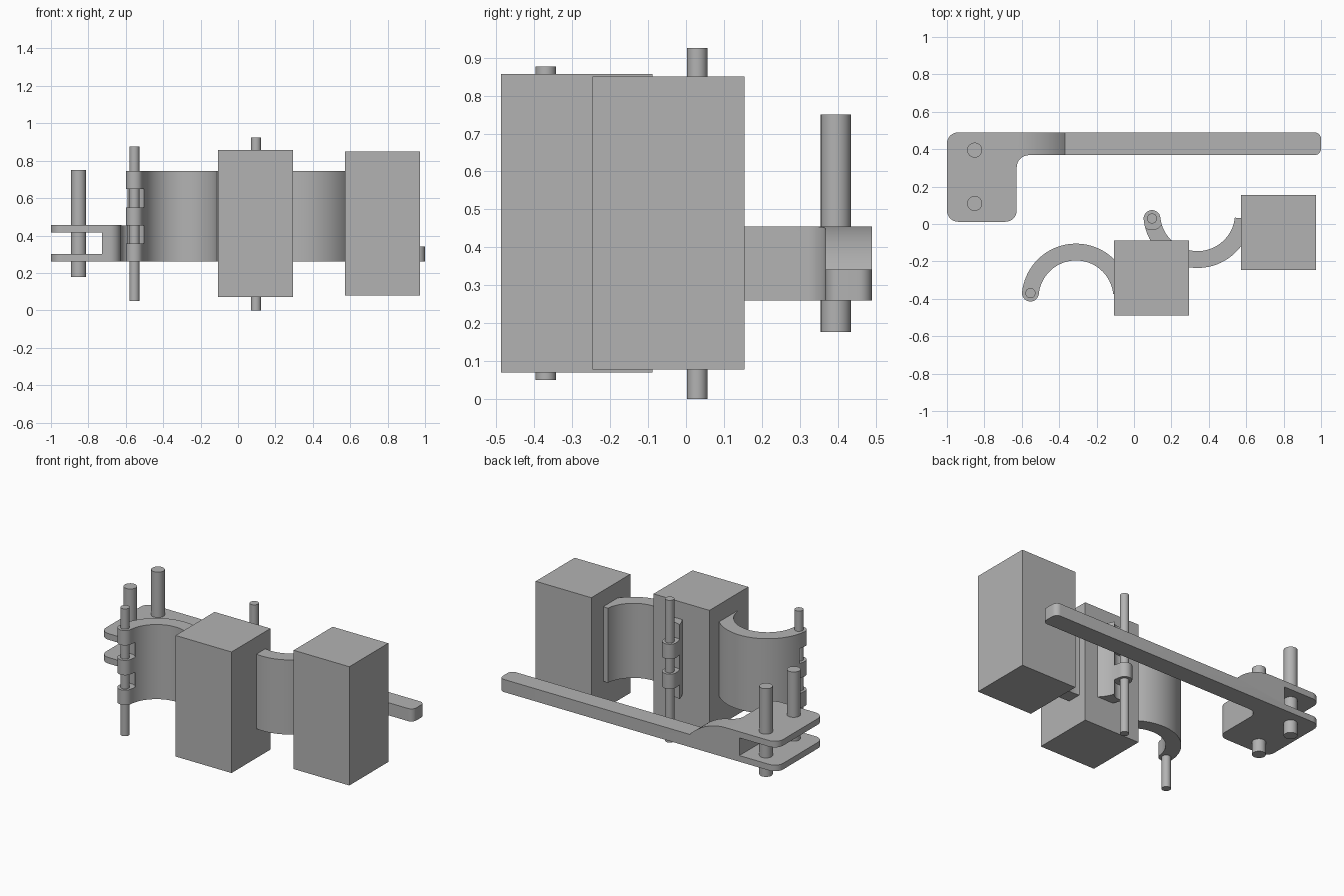
import bpy, bmesh, math
from mathutils import Vector

if "Cube" in bpy.data.objects:
    bpy.data.objects.remove(bpy.data.objects["Cube"])

grey = bpy.data.materials.new("plain grey")
grey.diffuse_color = (0.45, 0.45, 0.45, 1)
grey.use_nodes = True
grey.node_tree.nodes["Principled BSDF"].inputs["Base Color"].default_value = grey.diffuse_color


def prism(name, pts, lo, hi, axis="z"):
    """Extrude a 2D outline: (x, y) along z, or (x, z) along y."""
    put = (lambda p, h: (p[0], p[1], h)) if axis == "z" else (lambda p, h: (p[0], h, p[1]))
    bm = bmesh.new()
    face = bm.faces.new([bm.verts.new(put(p, lo)) for p in pts])
    ext = bmesh.ops.extrude_face_region(bm, geom=[face])
    moved = [g for g in ext["geom"] if isinstance(g, bmesh.types.BMVert)]
    bmesh.ops.translate(bm, verts=moved, vec=Vector(put((0, 0), hi - lo)))
    bmesh.ops.recalc_face_normals(bm, faces=bm.faces)
    me = bpy.data.meshes.new(name)
    bm.to_mesh(me)
    bm.free()
    me.materials.append(grey)
    ob = bpy.data.objects.new(name, me)
    bpy.context.collection.objects.link(ob)
    return ob


def arc(cx, cy, r, a0, a1, n):
    return [(cx + r * math.cos(math.radians(a0 + (a1 - a0) * i / n)),
             cy + r * math.sin(math.radians(a0 + (a1 - a0) * i / n))) for i in range(n + 1)]


def rect(x0, x1, y0, y1):
    return [(x0, y0), (x1, y0), (x1, y1), (x0, y1)]


def pin(name, x, y, r, lo, hi):
    return smooth(prism(name, arc(x, y, r, 0, 360, 32)[:-1], lo, hi))


def smooth(ob):
    bpy.ops.object.select_all(action="DESELECT")
    ob.select_set(True)
    bpy.context.view_layer.objects.active = ob
    bpy.ops.object.shade_smooth_by_angle(angle=math.radians(30))
    return ob


def cut(ob, cutter):
    mod = ob.modifiers.new("cut", "BOOLEAN")
    mod.operation, mod.solver, mod.object = "DIFFERENCE", "EXACT", cutter
    bpy.context.view_layer.objects.active = ob
    bpy.ops.object.modifier_apply(modifier=mod.name)
    bpy.data.objects.remove(cutter)


def rounded(corners):
    """Outline with filleted corners, each given as (x, y, radius)."""
    out = []
    for i, (x, y, r) in enumerate(corners):
        p = Vector((x, y))
        a = (Vector(corners[i - 1][:2]) - p).normalized()
        b = (Vector(corners[(i + 1) % len(corners)][:2]) - p).normalized()
        c = p + (a + b) * r
        for k in range(9):
            t = math.pi / 2 * k / 8
            out.append(tuple(c - b * r * math.cos(t) - a * r * math.sin(t)))
    return out


# Curved hinge arms: half rings with a rounded knuckle end
Z0, Z1 = 0.26, 0.745
STEP = (Z1 - Z0) / 5


def hinge_arm(name, cx, cy, side, notches):
    outer = arc(0, 0, 0.29, 6, 174, 40)
    hx, hy = arc(0, 0, 0.245, 174, 174, 1)[0]
    cap = arc(hx, hy, 0.045, 174, 354, 14)[1:-1]
    inner = arc(0, 0, 0.20, 174, 6, 40)
    pts = [(cx + x, cy + side * y) for x, y in outer + cap + inner]
    arm = prism(name, pts, Z0, Z1)
    for k in notches:
        lo = Z0 + k * STEP - (0.05 if k == 0 else 0)
        hi = Z0 + (k + 1) * STEP + (0.05 if k == 4 else 0)
        ring = arc(cx + hx, cy + side * hy, 0.06, 0, 360, 32)[:-1]
        cut(arm, prism("notch_cutter", ring, lo, hi))
    smooth(arm)
    return cx + hx, cy + side * hy


lx, ly = hinge_arm("left_hinge_arm", -0.31, -0.395, 1, (1, 3))
rx, ry = hinge_arm("right_hinge_arm", 0.34, 0.055, -1, (0, 2, 4))
pin("left_hinge_pin", lx, ly, 0.027, 0.05, 0.877)
pin("right_hinge_pin", rx, ry, 0.027, 0.0, 0.925)

# Upright blocks
prism("middle_block", rect(-0.107, 0.295, -0.488, -0.088), 0.07, 0.857)
prism("right_block", rect(0.573, 0.973, -0.246, 0.154), 0.078, 0.85)

# Handle: L-shaped plan, with a ramp down to the thin bar and a slotted fork
handle = prism("handle", rounded([
    (-1, 0.012, 0.06), (-0.627, 0.012, 0.06), (-0.627, 0.368, 0.065),
    (1, 0.368, 0.035), (1, 0.49, 0.035), (-1, 0.49, 0.06)]), 0.26, 0.455)
drop, run = 0.113, 0.26
R = (run ** 2 + drop ** 2) / (2 * drop)
end = math.degrees(math.asin(run / R))
ramp = arc(-0.63, 0.455 - R, R, 90, 90 - end, 14)
cut(handle, prism("ramp_cutter", ramp + [(1.1, 0.342), (1.1, 0.6), (-0.63, 0.6)], 0.3, 0.6, "y"))
cut(handle, prism("slot_cutter", rect(-1.1, -0.727, 0.3, 0.415), -0.1, 0.6, "y"))
smooth(handle)

# Fork pins
for label, y in (("rear", 0.395), ("front", 0.11)):
    pin(label + "_fork_pin", -0.852, y, 0.04, 0.177, 0.75)
